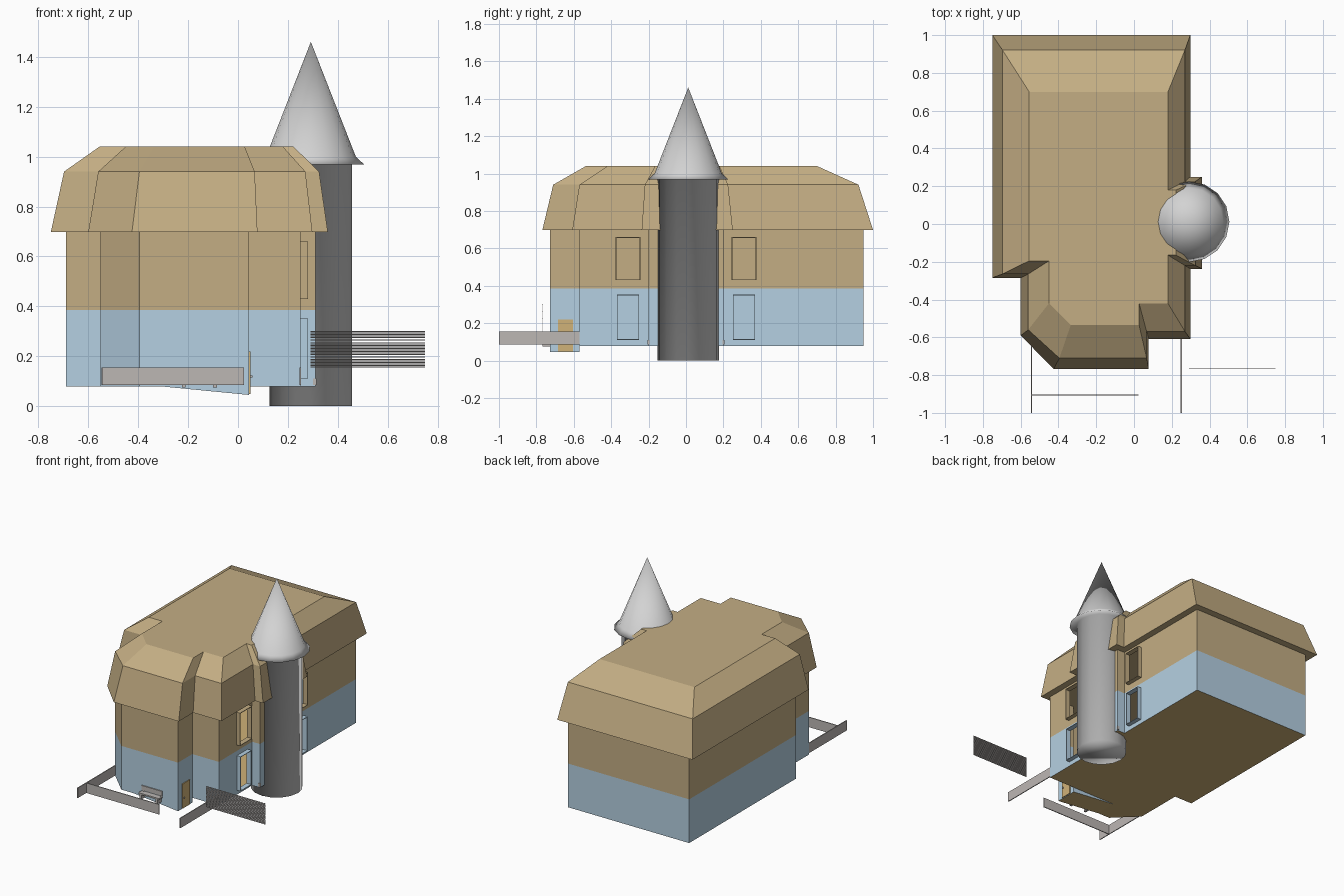
import bpy, bmesh, math
from mathutils import Vector

if "Cube" in bpy.data.objects:
    bpy.data.objects.remove(bpy.data.objects["Cube"])


def material(name, r, g, b):
    m = bpy.data.materials.new(name)
    lin = [((c / 255 + 0.055) / 1.055) ** 2.4 for c in (r, g, b)]
    m.diffuse_color = (*lin, 1)
    m.use_nodes = True
    m.node_tree.nodes["Principled BSDF"].inputs["Base Color"].default_value = m.diffuse_color
    return m


TAN = material("tan", 196, 174, 132)
BLUE = material("pale_blue", 181, 208, 226)
LIGHT = material("light_grey", 211, 211, 211)
GREY = material("fence_grey", 188, 183, 180)
WOOD = material("wood", 208, 178, 120)


def finish(name, bm, mats, smooth=False):
    bmesh.ops.recalc_face_normals(bm, faces=bm.faces)
    for f in bm.faces:
        f.smooth = smooth
    me = bpy.data.meshes.new(name)
    bm.to_mesh(me)
    bm.free()
    ob = bpy.data.objects.new(name, me)
    bpy.context.collection.objects.link(ob)
    for m in mats:
        me.materials.append(m)
    return ob


def loft(rings, tip=None):
    """Skin closed rings of points, capping the ends (or closing on a tip)."""
    bm = bmesh.new()
    vs = [[bm.verts.new(p) for p in ring] for ring in rings]
    n = len(vs[0])
    for a, b in zip(vs, vs[1:]):
        for i in range(n):
            j = (i + 1) % n
            bm.faces.new((a[i], a[j], b[j], b[i]))
    bm.faces.new(vs[0][::-1])
    if tip:
        t = bm.verts.new(tip)
        for i in range(n):
            bm.faces.new((vs[-1][i], vs[-1][(i + 1) % n], t))
    else:
        bm.faces.new(vs[-1])
    return bm


def add_box(bm, x0, x1, y0, y1, z0, z1):
    vs = bmesh.ops.create_cube(bm, size=1)["verts"]
    for v in vs:
        v.co.x = x1 if v.co.x > 0 else x0
        v.co.y = y1 if v.co.y > 0 else y0
        v.co.z = z1 if v.co.z > 0 else z0


def boxes(name, items, mat):
    bm = bmesh.new()
    for b in items:
        add_box(bm, *b)
    return finish(name, bm, [mat])


def circle(r, z, n=16):
    return [(0.292 + r * math.cos(2 * math.pi * i / n),
             0.012 + r * math.sin(2 * math.pi * i / n), z) for i in range(n)]


# Hollow house shell: lower storey blue, upper storey tan, wooden floor
plan = [(-.69, .95), (.25, .95), (.25, .2), (.31, .2), (.31, -.2), (.25, -.2),
        (.25, -.57), (.045, -.57), (.045, -.728),
        (-.395, -.728), (-.55, -.575), (-.55, -.23), (-.69, -.23)]
bm = loft([[(x, y, z) for x, y in plan] for z in (.079, .385, .705)])
for f in bm.faces:
    z = f.calc_center_median().z
    f.material_index = 2 if z < .1 else (1 if z < .385 else 0)

# Window openings cut in the right wall
windows = [(f"{level}_{side}", s * .31 - h, s * .31 + h, z0, z1, mat)
           for side, s in (("front", -1), ("back", 1))
           for level, z0, z1, h, mat in (("lower", .11, .352, .06, BLUE),
                                         ("upper", .43, .66, .066, TAN))]


def on_right_wall(f, y, z):
    c = f.calc_center_median()
    return (all(abs(v.co.x - .25) < 1e-4 for v in f.verts)
            and c.y * y > 0 and (c.z < .385) == (z < .385))


for _, y0, y1, z0, z1, _ in windows:
    for co, no in (((0, y0, 0), (0, 1, 0)), ((0, y1, 0), (0, 1, 0)),
                   ((0, 0, z0), (0, 0, 1)), ((0, 0, z1), (0, 0, 1))):
        fs = [f for f in bm.faces if on_right_wall(f, y0, z0)]
        geom = list({g for f in fs for g in (f, *f.edges, *f.verts)})
        bmesh.ops.bisect_plane(bm, geom=geom, plane_co=Vector(co), plane_no=Vector(no))
    hole = [f for f in bm.faces if on_right_wall(f, y0, z0)
            and y0 < f.calc_center_median().y < y1
            and z0 < f.calc_center_median().z < z1]
    bmesh.ops.delete(bm, geom=hole, context='FACES')
finish("house_walls", bm, [TAN, BLUE, WOOD])

# Thin projecting window surrounds
t = .004
for name, y0, y1, z0, z1, mat in windows:
    boxes(name + "_window_frame", [
        (.245, .28, y0, y0 + t, z0, z1), (.245, .28, y1 - t, y1, z0, z1),
        (.245, .28, y0 + t, y1 - t, z0, z0 + t),
        (.245, .28, y0 + t, y1 - t, z1 - t, z1)], mat)

# Wedge where the front wing reaches down to the door sill
bm = loft([[(x, -.728, .079), (.045, -.728, .079), (.045, -.57, .079), (x, -.57, .079)]
           for x in (-.3,)] + [[(-.3, -.728, .0785), (.045, -.728, .045),
                                (.045, -.57, .045), (-.3, -.57, .0785)]])
bm.normal_update()
for f in bm.faces:
    f.material_index = 1 if abs(f.normal.z) > .5 else 0
finish("door_sill_wedge", bm, [BLUE, WOOD])

# Two-pitch roof following the plan: eave, break line and flat top
eave = [(-.75, 1), (.298, 1), (.298, .25), (.36, .25), (.36, -.237),
        (.298, -.237), (.298, -.608), (.078, -.608), (.078, -.768),
        (-.425, -.768), (-.6, -.59), (-.6, -.285), (-.75, -.285)]
knee = [(-.697, .922), (.27, .922), (.27, .225), (.325, .225), (.325, -.22),
        (.27, -.22), (.27, -.57), (.067, -.57), (.067, -.71),
        (-.395, -.71), (-.56, -.56), (-.56, -.265), (-.697, -.265)]
top = [(-.555, .7), (.18, .7), (.18, .18), (.222, .18), (.222, -.165),
       (.18, -.165), (.18, -.42), (.027, -.42), (.027, -.535),
       (-.335, -.535), (-.45, -.42), (-.45, -.195), (-.555, -.195)]
rings = [[(x, y, z) for x, y in ring]
         for ring, z in ((eave, .698), (knee, .94), (top, 1.04))]
finish("roof", loft(rings), [TAN])

# Round tower with flared conical roof, one softly shaded skin
finish("tower", loft([circle(.165, 0), circle(.165, .968), circle(.213, .969),
                      circle(.18, 1.0)], (.292, .012, 1.46)), [LIGHT], True)

# Door with knob
boxes("door", [(.04, .051, -.685, -.605, .048, .22)], WOOD)
boxes("door_knob", [(.051, .058, -.675, -.667, .115, .123)], GREY)

# Low yard fence
for name, x0, x1, y0, y1 in (("front_fence", -.54, .025, -.908, -.902),
                             ("left_fence", -.546, -.54, -1, -.575),
                             ("right_fence", .247, .253, -1, -.57)):
    boxes(name, [(x0, x1, y0, y1, .085, .155)], GREY)

# Slatted screen of thin horizontal bars
boxes("slatted_screen", [(.29, .75, -.768, -.764, .155 + i * .0062, .1585 + i * .0062)
                         for i in range(24)], GREY)

# Bench by the front wall
boxes("bench", [(-.235, -.075, -.768, -.728, .106, .116),
                (-.235, -.075, -.735, -.728, .122, .154),
                (-.225, -.21, -.768, -.728, .075, .106),
                (-.1, -.085, -.768, -.728, .075, .106),
                (-.225, -.215, -.735, -.728, .116, .122),
                (-.095, -.085, -.735, -.728, .116, .122)], GREY)

# Small drain blocks beside the tower
boxes("drain_blocks", [(.3, .314, s * .2 - .006, s * .2 + .006, .085, .11)
                       for s in (-1, 1)], GREY)
